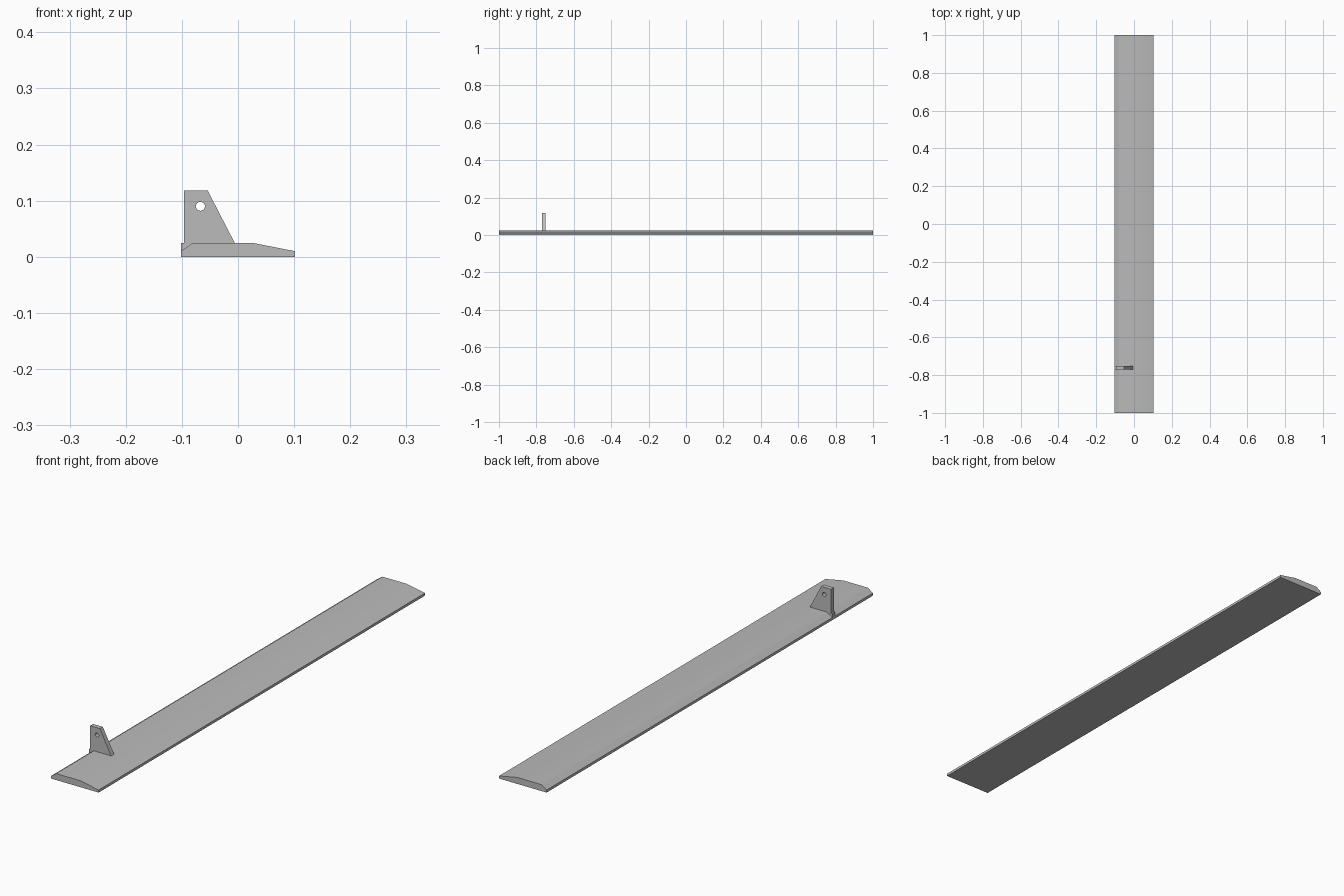
import bpy
import bmesh
import math

cube = bpy.data.objects.get("Cube")
if cube:
    bpy.data.objects.remove(cube, do_unlink=True)

# Single flat grey
grey = bpy.data.materials.new("plain_grey")
grey.use_nodes = True
colour = (0.5, 0.5, 0.5, 1.0)
grey.diffuse_color = colour
grey.node_tree.nodes["Principled BSDF"].inputs["Base Color"].default_value = colour


def extrude_profile(name, points, y0, y1):
    """Extrude an x-z outline along y."""
    bm = bmesh.new()
    face = bm.faces.new([bm.verts.new((x, y0, z)) for x, z in points])
    result = bmesh.ops.extrude_face_region(bm, geom=[face])
    moved = [g for g in result["geom"] if isinstance(g, bmesh.types.BMVert)]
    bmesh.ops.translate(bm, verts=moved, vec=(0, y1 - y0, 0))
    bmesh.ops.recalc_face_normals(bm, faces=bm.faces)
    mesh = bpy.data.meshes.new(name)
    bm.to_mesh(mesh)
    bm.free()
    obj = bpy.data.objects.new(name, mesh)
    bpy.context.collection.objects.link(obj)
    mesh.materials.append(grey)
    return obj


def smooth(obj):
    bpy.ops.object.select_all(action="DESELECT")
    obj.select_set(True)
    bpy.context.view_layer.objects.active = obj
    bpy.ops.object.shade_smooth_by_angle(angle=math.radians(30))


# Long slat: bevelled leading edge, flat top, tapered trailing edge
slat = extrude_profile("slat", [
    (-0.102, 0), (0.102, 0), (0.102, 0.01),
    (0.025, 0.025), (-0.08, 0.025), (-0.102, 0.01),
], -1, 1)

# Upright lever horn, its foot resting on the leading bevel
horn = extrude_profile("control_horn", [
    (-0.102, 0.01), (-0.08, 0.025), (-0.006, 0.025), (-0.054, 0.118),
    (-0.096, 0.118), (-0.096, 0.025), (-0.102, 0.025),
], -0.769, -0.751)

# Pin hole through the horn
sides = 24
circle = [(-0.067 + 0.008 * math.cos(math.tau * i / sides),
           0.09 + 0.008 * math.sin(math.tau * i / sides)) for i in range(sides)]
cutter = extrude_profile("hole_cutter", circle, -0.8, -0.72)
cutter.hide_render = True
cut = horn.modifiers.new("pin_hole", "BOOLEAN")
cut.operation = "DIFFERENCE"
cut.solver = "EXACT"
cut.object = cutter
bpy.ops.object.select_all(action="DESELECT")
horn.select_set(True)
bpy.context.view_layer.objects.active = horn
bpy.ops.object.modifier_apply(modifier=cut.name)
bpy.data.objects.remove(cutter, do_unlink=True)

for part in (slat, horn):
    smooth(part)
